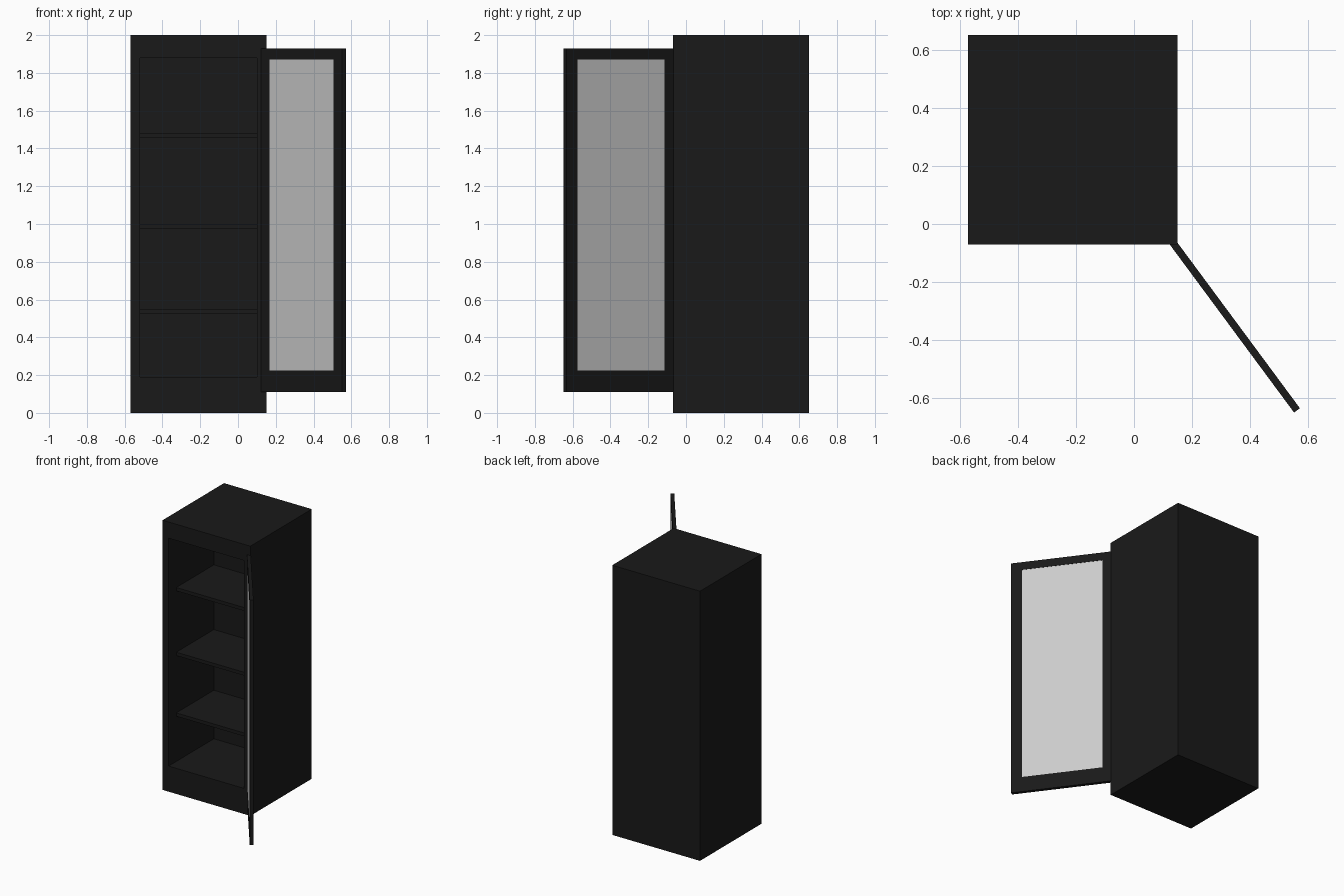
import bpy, bmesh
from math import radians
from mathutils import Matrix

if "Cube" in bpy.data.objects:
    bpy.data.objects.remove(bpy.data.objects["Cube"])

black = bpy.data.materials.new("black_metal")
black.diffuse_color = (0.01, 0.01, 0.01, 1)
black.use_nodes = True
black.node_tree.nodes["Principled BSDF"].inputs["Base Color"].default_value = black.diffuse_color


def finish(name, bm, mat=None):
    bmesh.ops.recalc_face_normals(bm, faces=bm.faces)
    mesh = bpy.data.meshes.new(name)
    bm.to_mesh(mesh)
    bm.free()
    ob = bpy.data.objects.new(name, mesh)
    bpy.context.collection.objects.link(ob)
    if mat:
        mesh.materials.append(mat)
    return ob


def box(name, lo, hi, mat=None):
    bm = bmesh.new()
    size = [b - a for a, b in zip(lo, hi)]
    mid = [(a + b) / 2 for a, b in zip(lo, hi)]
    bmesh.ops.create_cube(bm, size=1)
    bmesh.ops.scale(bm, vec=size, verts=bm.verts)
    bmesh.ops.translate(bm, vec=mid, verts=bm.verts)
    return finish(name, bm, mat)


def frame(name, outer, inner, y0, y1, mat, cavity=None):
    """Rectangular frame (x0, x1, z0, z1); with a cavity depth it becomes a closed recess."""
    bm = bmesh.new()

    def ring(r, y):
        x0, x1, z0, z1 = r
        return [bm.verts.new((x, y, z)) for x, z in ((x0, z0), (x1, z0), (x1, z1), (x0, z1))]

    back = y1 if cavity is None else cavity
    loops = [ring(outer, y1), ring(outer, y0), ring(inner, y0), ring(inner, back)]
    pairs = list(zip(loops, loops[1:]))
    if cavity is None:
        pairs.append((loops[3], loops[0]))
    else:
        bm.faces.new(loops[0])
        bm.faces.new(loops[3])
    for a, b in pairs:
        for i in range(4):
            j = (i + 1) % 4
            bm.faces.new((a[i], a[j], b[j], b[i]))
    return finish(name, bm, mat)


# Cabinet body with open front
frame("cabinet_body", (-0.57, 0.15, 0, 2), (-0.52, 0.10, 0.19, 1.88),
      -0.07, 0.65, black, cavity=0.46)

# Shelves
for i, z in enumerate((0.55, 1.0, 1.48)):
    box(f"shelf_{i + 1}", (-0.52, 0.02, z - 0.025), (0.10, 0.46, z), black)

# Door, modelled along +x from the hinge and swung open
W, T = 0.722, 0.025
door = frame("door_frame", (0, W, 0.11, 1.93), (0.075, W - 0.075, 0.225, 1.87), 0, T, black)
glass = box("door_glass", (0.075, 0.002, 0.225), (W - 0.075, T - 0.002, 1.87))
swing = Matrix.Translation((0.121, -0.068, 0)) @ Matrix.Rotation(radians(-53.5), 4, 'Z')
for part in (door, glass):
    part.matrix_world = swing
